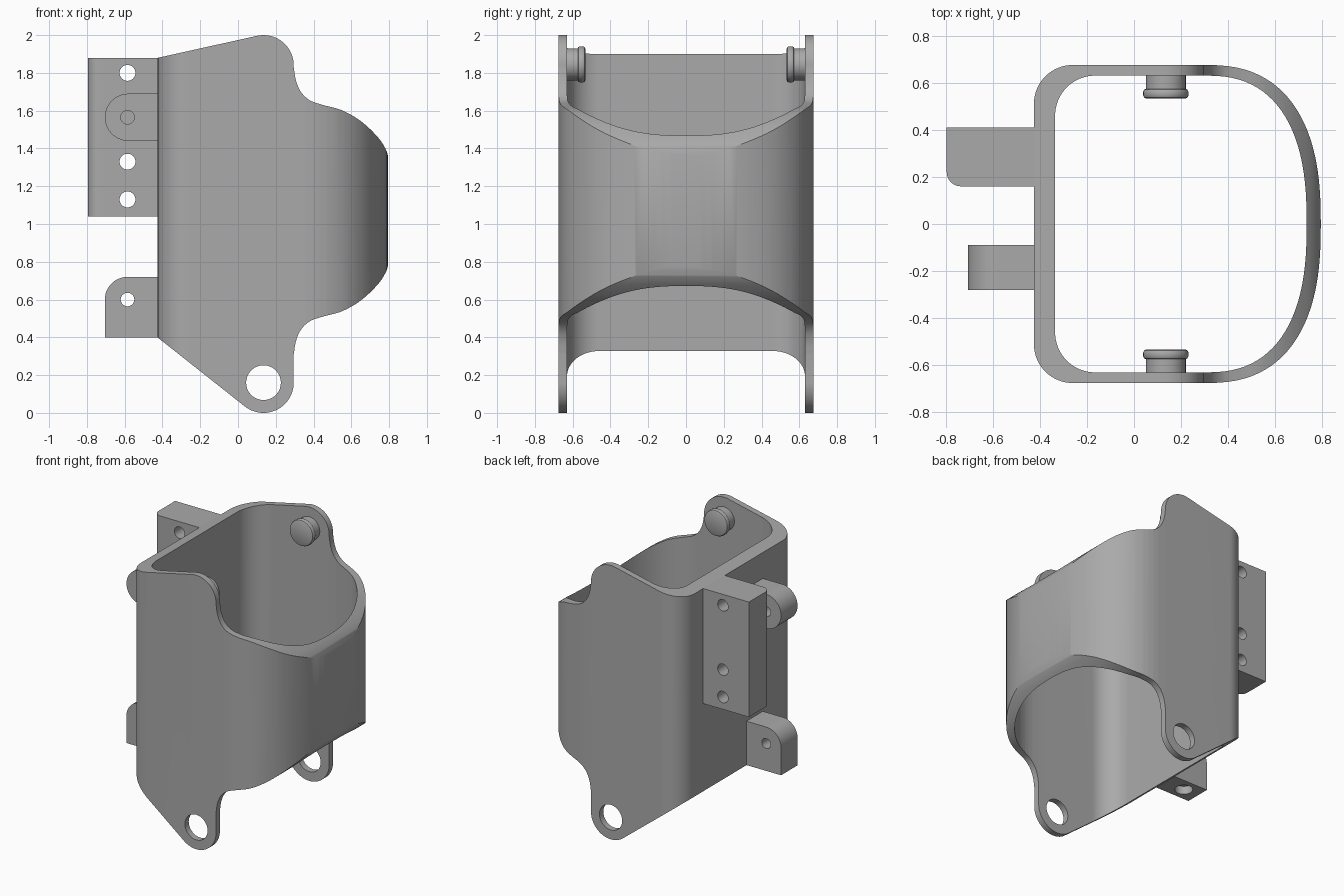
import bpy, bmesh
from math import sin, cos, pi, radians
from mathutils import Vector

if "Cube" in bpy.data.objects:
    bpy.data.objects.remove(bpy.data.objects["Cube"])

grey = bpy.data.materials.new("plain grey")
grey.use_nodes = True
grey.diffuse_color = (0.4, 0.4, 0.4, 1)
grey.node_tree.nodes["Principled BSDF"].inputs["Base Color"].default_value = (0.4, 0.4, 0.4, 1)


def arc(cx, cy, r, a0, a1, n=16):
    """Points on a circle arc, angles in degrees."""
    return [(cx + r * cos(radians(a0 + (a1 - a0) * i / n)),
             cy + r * sin(radians(a0 + (a1 - a0) * i / n))) for i in range(n + 1)]


def smooth_path(pts, n=6):
    """Catmull-Rom curve through the points."""
    p = [Vector(q) for q in pts]
    p = [2 * p[0] - p[1]] + p + [2 * p[-1] - p[-2]]
    out = []
    for a, b, c, d in zip(p, p[1:], p[2:], p[3:]):
        for i in range(n):
            t = i / n
            v = 0.5 * (2 * b + (c - a) * t + (2 * a - 5 * b + 4 * c - d) * t**2
                       + (3 * b - a - 3 * c + d) * t**3)
            out.append(tuple(v))
    return out + [tuple(p[-2])]


def prism(name, pts, axis, lo, hi):
    """Extrude a closed outline along y (points are x, z) or z (points are x, y)."""
    place = (lambda u, v, w: (u, w, v)) if axis == "y" else (lambda u, v, w: (u, v, w))
    bm = bmesh.new()
    a, b = ([bm.verts.new(place(u, v, w)) for u, v in pts] for w in (lo, hi))
    bm.faces.new(a)
    bm.faces.new(b)
    for i in range(len(pts)):
        j = (i + 1) % len(pts)
        bm.faces.new((a[i], a[j], b[j], b[i]))
    bmesh.ops.recalc_face_normals(bm, faces=bm.faces)
    me = bpy.data.meshes.new(name)
    bm.to_mesh(me)
    bm.free()
    ob = bpy.data.objects.new(name, me)
    bpy.context.collection.objects.link(ob)
    me.materials.append(grey)
    return ob


def activate(ob):
    bpy.ops.object.select_all(action="DESELECT")
    ob.select_set(True)
    bpy.context.view_layer.objects.active = ob


def combine(ob, cutter, operation="DIFFERENCE"):
    activate(ob)
    mod = ob.modifiers.new("cut", "BOOLEAN")
    mod.operation, mod.solver, mod.object = operation, "EXACT", cutter
    bpy.ops.object.modifier_apply(modifier=mod.name)
    bpy.data.objects.remove(cutter)


def drill(ob, x, z, r):
    combine(ob, prism("drill", arc(x, z, r, 0, 350, 35), "y", -1, 1))


def finish(ob):
    activate(ob)
    bpy.ops.object.shade_smooth_by_angle(angle=radians(30))


def plan(left, half, right, corner, start=0.3, power=2.5, n=48):
    """Sleeve outline: rounded left corners and a full, bulging right end."""
    pts = arc(left + corner, half - corner, corner, 90, 180)
    pts += arc(left + corner, corner - half, corner, 180, 270)
    for i in range(n + 1):
        t = -pi / 2 + pi * i / n
        c, s = max(cos(t), 0), sin(t)
        pts.append((start + (right - start) * c ** (2 / power),
                    half * abs(s) ** (2 / power) * (1 if s > 0 else -1)))
    return pts


# Side outline of the sleeve, with a lobe above and below
shoulder = [(0.295, 1.83), (0.307, 1.76), (0.333, 1.70), (0.38, 1.655), (0.45, 1.63),
            (0.55, 1.602), (0.65, 1.545), (0.74, 1.46), (0.785, 1.39), (0.797, 1.34)]
edge = smooth_path(shoulder)
outline = [(-0.5, 0.458), (-0.5, 1.863)]
outline += arc(0.135, 1.84, 0.16, 102, 2, 20)
outline += edge + [(x, 2.14 - z) for x, z in reversed(edge)]
outline += arc(0.135, 0.16, 0.16, 2, -128, 24)

# Sleeve
sleeve = prism("sleeve", outline, "y", -1, 1)
combine(sleeve, prism("outer", plan(-0.425, 0.675, 0.793, 0.165), "z", -1, 3), "INTERSECT")
combine(sleeve, prism("inner", plan(-0.335, 0.63, 0.733, 0.17), "z", -1, 3))
drill(sleeve, 0.135, 0.16, 0.092)
finish(sleeve)

# Tall mounting block with one rounded vertical corner
block = prism("mounting_block", [(-0.4, 0.16), (-0.4, 0.41), (-0.795, 0.41)]
              + arc(-0.735, 0.22, 0.06, 180, 270, 10), "z", 1.04, 1.88)
for z in (1.8, 1.33, 1.13):
    drill(block, -0.585, z, 0.042)
finish(block)

# Upper lug with a round end
upper = prism("upper_lug", [(-0.4, 1.44), (-0.4, 1.69)]
              + arc(-0.58, 1.565, 0.125, 90, 270, 28), "y", -0.28, -0.09)
drill(upper, -0.585, 1.565, 0.036)
finish(upper)

# Lower lug with one rounded corner and a socket underneath
lower = prism("lower_lug", [(-0.705, 0.4), (-0.4, 0.4), (-0.4, 0.72)]
              + arc(-0.585, 0.6, 0.12, 90, 180), "y", -0.28, -0.09)
drill(lower, -0.585, 0.6, 0.036)
combine(lower, prism("socket", arc(-0.585, -0.185, 0.06, 0, 350, 35), "z", 0.3, 0.46))
finish(lower)

# Headed pins inside the upper lobes, turned from a profile of (radius, depth)
profile = [(0.085, 0.64), (0.085, 0.573), (0.092, 0.57), (0.096, 0.562),
           (0.096, 0.545), (0.092, 0.537), (0.084, 0.533)]
for side, name in ((1, "back_pin"), (-1, "front_pin")):
    bm = bmesh.new()
    rings = [[bm.verts.new((x, side * d, z)) for x, z in arc(0.135, 1.845, r, 0, 350, 35)]
             for r, d in profile]
    for a, b in zip(rings, rings[1:]):
        for i in range(len(a)):
            bm.faces.new((a[i - 1], a[i], b[i], b[i - 1]))
    bm.faces.new(rings[0])
    bm.faces.new(rings[-1])
    bmesh.ops.recalc_face_normals(bm, faces=bm.faces)
    me = bpy.data.meshes.new(name)
    bm.to_mesh(me)
    bm.free()
    me.materials.append(grey)
    pin = bpy.data.objects.new(name, me)
    bpy.context.collection.objects.link(pin)
    finish(pin)
